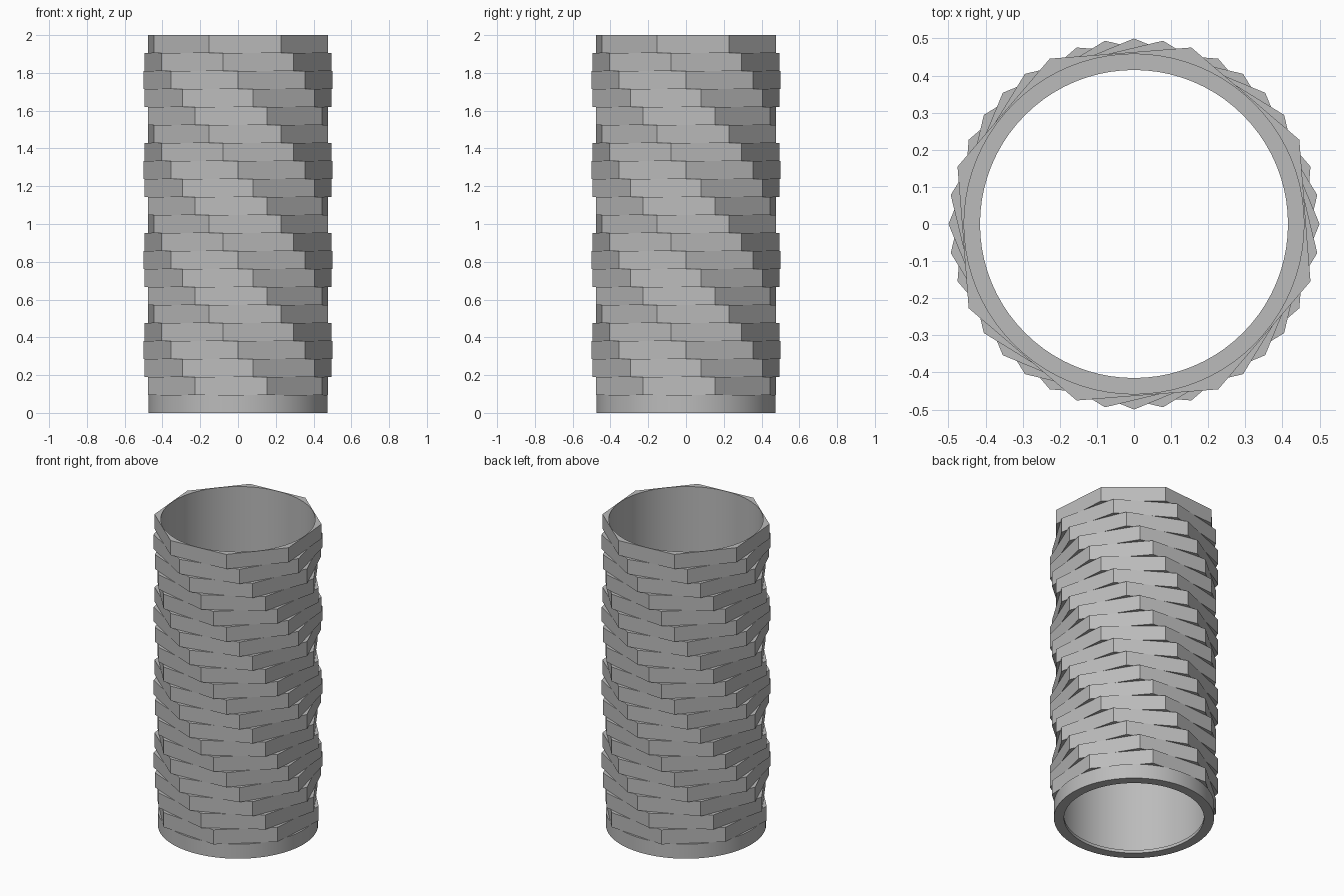
import bpy, bmesh, math

cube = bpy.data.objects.get("Cube")
if cube:
    bpy.data.objects.remove(cube)

SIDES, PER_SIDE = 8, 10
SEGMENTS = SIDES * PER_SIDE
LAYERS = 20
STEP = 2.0 / (LAYERS + 1)
OUTER, BASE_OUTER, INNER, LIP = 0.5, 0.475, 0.458, 0.415
TWIST = math.radians(9)
SECTOR = math.tau / SIDES

grey = bpy.data.materials.new("grey")
grey.use_nodes = True
grey.diffuse_color = (0.5, 0.5, 0.5, 1)
grey.node_tree.nodes["Principled BSDF"].inputs["Base Color"].default_value = (0.5, 0.5, 0.5, 1)


def circle(radius):
    return lambda angle: radius


def octagon(angle):
    """Distance from the axis to the octagon's edge."""
    return OUTER * math.cos(SECTOR / 2) / math.cos(angle % SECTOR - SECTOR / 2)


def closed_ring(name, profile, turn=0.0):
    """Sweep a closed profile of (radius function, height) around z."""
    bm = bmesh.new()
    columns = []
    for i in range(SEGMENTS):
        a = math.tau * i / SEGMENTS
        columns.append([bm.verts.new((r(a + 1e-7) * math.cos(a + turn),
                                      r(a + 1e-7) * math.sin(a + turn), z))
                        for r, z in profile])
    for i, col in enumerate(columns):
        nxt = columns[(i + 1) % SEGMENTS]
        for j in range(len(profile)):
            k = (j + 1) % len(profile)
            bm.faces.new((col[j], nxt[j], nxt[k], col[k]))
    bmesh.ops.recalc_face_normals(bm, faces=bm.faces)
    mesh = bpy.data.meshes.new(name)
    bm.to_mesh(mesh)
    bm.free()
    mesh.materials.append(grey)
    obj = bpy.data.objects.new(name, mesh)
    bpy.context.collection.objects.link(obj)
    bpy.ops.object.select_all(action="DESELECT")
    obj.select_set(True)
    bpy.context.view_layer.objects.active = obj
    bpy.ops.object.shade_smooth_by_angle(angle=math.radians(20))


# Round base with a thin inward lip at the bottom
FLOOR = 0.02
closed_ring("round_base", [
    (circle(LIP), 0), (circle(BASE_OUTER), 0), (circle(BASE_OUTER), STEP),
    (circle(INNER), STEP), (circle(INNER), FLOOR), (circle(LIP), FLOOR)])

# Stacked octagonal rings, each turned a little from the one below
for n in range(LAYERS):
    z0, z1 = STEP * (n + 1), STEP * (n + 2)
    closed_ring(f"octagon_layer_{n + 1:02d}", [
        (circle(INNER), z0), (octagon, z0), (octagon, z1), (circle(INNER), z1)],
        TWIST * (2 - n))
